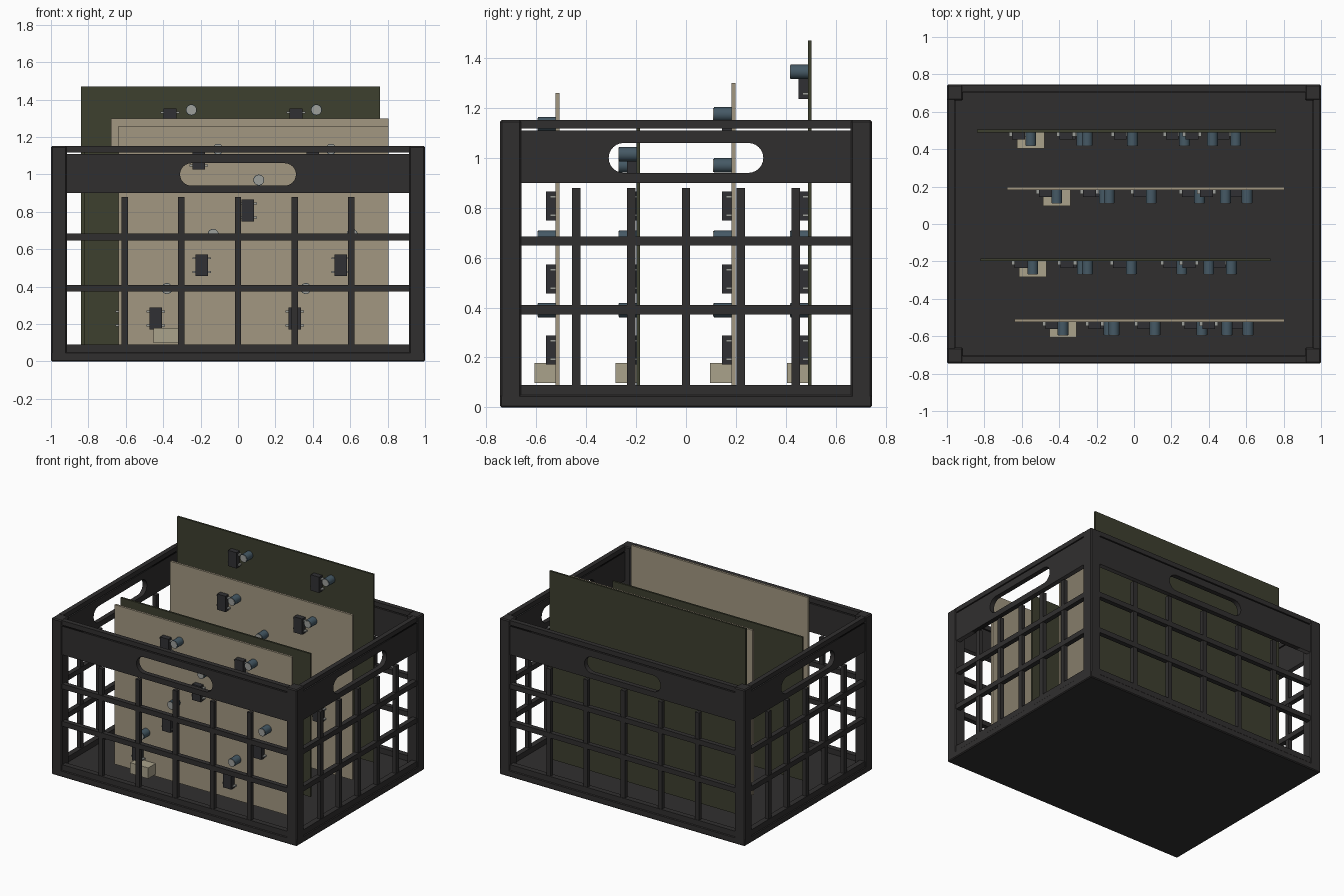
import bpy, math
from mathutils import Matrix

if "Cube" in bpy.data.objects:
    bpy.data.objects.remove(bpy.data.objects["Cube"])


def material(name, rgb):
    m = bpy.data.materials.new(name)
    m.diffuse_color = (*rgb, 1)
    m.use_nodes = True
    m.node_tree.nodes["Principled BSDF"].inputs["Base Color"].default_value = m.diffuse_color
    return m


PLASTIC = material("dark_plastic", (0.03, 0.028, 0.028))
TAN = material("tan_board", (0.36, 0.31, 0.22))
OLIVE = material("olive_board", (0.047, 0.05, 0.028))
CHIP = material("chip_black", (0.03, 0.03, 0.033))
BLUE = material("sleeve_blue", (0.06, 0.10, 0.13))
METAL = material("metal", (0.34, 0.35, 0.33))
CREAM = material("connector_cream", (0.40, 0.36, 0.26))


def box(name, x0, x1, y0, y1, z0, z1, mat, bevel=0):
    bpy.ops.mesh.primitive_cube_add(size=1)
    o = bpy.context.object
    o.name = name
    o.data.transform(Matrix.Translation(((x0 + x1) / 2, (y0 + y1) / 2, (z0 + z1) / 2))
                     @ Matrix.Diagonal((x1 - x0, y1 - y0, z1 - z0, 1)))
    o.data.materials.append(mat)
    if bevel:
        b = o.modifiers.new("bevel", 'BEVEL')
        b.width, b.segments = bevel, 1
    return o


def cylinder(name, x, y0, y1, z, r, mat):
    bpy.ops.mesh.primitive_cylinder_add(vertices=20, radius=r, depth=y1 - y0,
                                        location=(x, (y0 + y1) / 2, z),
                                        rotation=(math.pi / 2, 0, 0))
    o = bpy.context.object
    o.name = name
    o.data.materials.append(mat)
    bpy.ops.object.shade_smooth_by_angle()


def handle_panel(name, half, thick):
    """Flat panel in XZ with a stadium-shaped hand hole."""
    outer = [(-half, 0.90), (half, 0.90), (half, 1.11), (-half, 1.11)]
    hole = []
    for side, start in ((1, -90), (-1, 90)):
        for i in range(13):
            a = math.radians(start + 15 * i)
            hole.append((side * 0.25 + 0.06 * math.cos(a), 1.0 + 0.06 * math.sin(a)))
    cu = bpy.data.curves.new(name, 'CURVE')
    cu.dimensions, cu.fill_mode, cu.extrude = '2D', 'BOTH', thick / 2
    for loop in (outer, hole):
        s = cu.splines.new('POLY')
        s.points.add(len(loop) - 1)
        for p, (x, z) in zip(s.points, loop):
            p.co = (x, z, 0, 1)
        s.use_cyclic_u = True
    o = bpy.data.objects.new(name, cu)
    bpy.context.collection.objects.link(o)
    bpy.ops.object.select_all(action='DESELECT')
    o.select_set(True)
    bpy.context.view_layer.objects.active = o
    bpy.ops.object.convert(target='MESH')
    o = bpy.context.object
    o.data.transform(Matrix.Rotation(math.pi / 2, 4, 'X'))
    o.data.materials.clear()
    o.data.materials.append(PLASTIC)
    return o


def wall(name, half, dist, pitch, angle):
    """One lattice side, modelled facing -y, then turned to its place."""
    parts = []
    in_x = half - 0.08
    for label, z0, z1, d0, d1 in (("bottom_rail", 0.045, 0.09, 0.005, 0.045),
                                  ("lower_slat", 0.373, 0.41, 0.005, 0.04),
                                  ("upper_slat", 0.648, 0.685, 0.005, 0.04),
                                  ("rim", 1.118, 1.152, 0.005, 0.04)):
        parts.append(box(f"{name}_{label}", -in_x, in_x, -dist + d0, -dist + d1, z0, z1, PLASTIC))
    for i in range(-2, 3):
        x = i * pitch
        parts.append(box(f"{name}_upright", x - 0.017, x + 0.017,
                         -dist + 0.008, -dist + 0.037, 0.08, 0.88, PLASTIC))
    p = handle_panel(f"{name}_handle_panel", in_x, 0.035)
    p.data.transform(Matrix.Translation((0, -dist + 0.0225, 0)))
    parts.append(p)
    for o in parts:
        o.data.transform(Matrix.Rotation(angle, 4, 'Z'))


# Crate: floor, corner posts and four lattice walls
box("crate_floor", -1, 1, -0.745, 0.745, 0, 0.05, PLASTIC, 0.006)
for sx in (-1, 1):
    for sy in (-1, 1):
        xs, ys = sorted((sx, sx * 0.915)), sorted((sy * 0.745, sy * 0.66))
        box("corner_post", *xs, *ys, 0.0, 1.152, PLASTIC, 0.007)
for k, side in enumerate(("front", "right", "back", "left")):
    half, dist, pitch = (0.745, 1.0, 0.22) if k % 2 else (1.0, 0.745, 0.303)
    wall(side, half, dist, pitch, k * math.pi / 2)


def board(x0, x1, y, top, thick, mat):
    """Circuit board with its parts on the front face."""
    w = x1 - x0
    box("circuit_board", x0, x1, y, y + thick, 0.085, top, mat)
    # edge connector near the bottom
    cx = x0 + 0.18 * w
    box("connector", cx - 0.073, cx + 0.073, y - 0.085, y, 0.098, 0.178, CREAM)
    # chips with side legs
    chips = [(0.139, 0.23), (0.653, 0.23), (0.309, 0.515), (0.823, 0.515), (0.479, 0.807),
             (0.298, top - 0.175), (0.719, top - 0.175)]
    for f, z in chips:
        x = x0 + f * w
        box("chip", x - 0.034, x + 0.034, y - 0.038, y, z - 0.058, z + 0.058, CHIP)
        for s in (-1, 1):
            for dz in (-0.037, 0.037):
                xs = sorted((x + s * 0.03, x + s * 0.05))
                box("chip_leg", *xs, y - 0.022, y, z + dz - 0.005, z + dz + 0.005, METAL)
    # capacitors with bare metal ends
    caps = [(0.18, 0.39), (0.694, 0.39), (0.351, 0.68), (0.865, 0.68), (0.52, 0.97),
            (0.369, top - 0.125), (0.787, top - 0.125)]
    for f, z in caps:
        x = x0 + f * w
        cylinder("capacitor", x, y - 0.07, y, z, 0.029, BLUE)
        cylinder("capacitor_end", x, y - 0.073, y - 0.069, z, 0.026, METAL)


# Four boards standing in the crate
board(-0.84, 0.76, 0.49, 1.47, 0.014, OLIVE)
board(-0.68, 0.805, 0.182, 1.30, 0.016, TAN)
board(-0.82, 0.73, -0.198, 1.14, 0.014, OLIVE)
board(-0.64, 0.805, -0.523, 1.26, 0.016, TAN)
